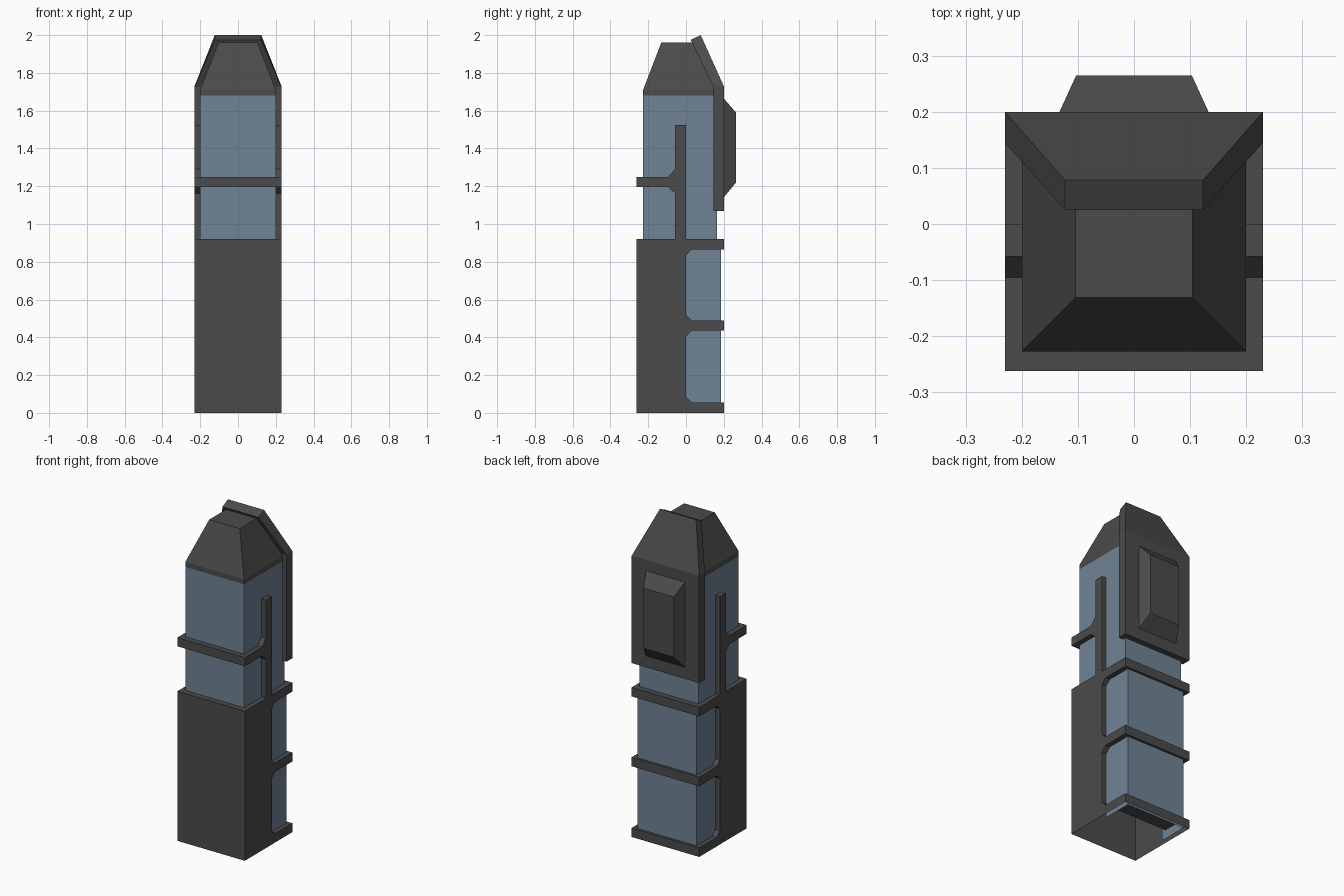
import bpy, bmesh

if "Cube" in bpy.data.objects:
    bpy.data.objects.remove(bpy.data.objects["Cube"])


def material(name, rgb):
    m = bpy.data.materials.new(name)
    m.diffuse_color = (*rgb, 1)
    m.use_nodes = True
    m.node_tree.nodes["Principled BSDF"].inputs["Base Color"].default_value = m.diffuse_color
    return m


DARK = material("dark grey metal", (0.07, 0.07, 0.07))
GLASS = material("blue grey glass", (0.16, 0.23, 0.305))


def finish(name, bm, mat, drop=None):
    """Orient the faces, optionally drop some by rule, and link the object."""
    bmesh.ops.recalc_face_normals(bm, faces=bm.faces[:])
    bm.normal_update()
    if drop:
        bmesh.ops.delete(bm, geom=[f for f in bm.faces if drop(f)], context='FACES')
    me = bpy.data.meshes.new(name)
    bm.to_mesh(me)
    bm.free()
    me.materials.append(mat)
    ob = bpy.data.objects.new(name, me)
    bpy.context.collection.objects.link(ob)
    return ob


def loft(name, rings, mat, drop=None):
    """Skin a stack of equal-length point loops and cap both ends."""
    bm = bmesh.new()
    loops = [[bm.verts.new(p) for p in ring] for ring in rings]
    n = len(loops[0])
    for a, b in zip(loops, loops[1:]):
        for i in range(n):
            j = (i + 1) % n
            bm.faces.new((a[i], a[j], b[j], b[i]))
    bm.faces.new(loops[0])
    bm.faces.new(loops[-1])
    return finish(name, bm, mat, drop)


def side_profile(name, yz, half_width, mat, drop=None):
    """Extrude a side-view outline across x."""
    return loft(name, [[(x, y, z) for y, z in yz] for x in (-half_width, half_width)], mat, drop)


def rect(w, y0, y1, z):
    return [(-w, y0, z), (w, y0, z), (w, y1, z), (-w, y1, z)]


# Lower body: solid front with three bands reaching round the back, open below
C = 0.03
outline = [(-0.262, 0), (0.2, 0)]
bands = [(0.0, 0.055), (0.435, 0.49), (0.865, 0.92)]
for (_, low), (high, top) in zip(bands, bands[1:]):
    outline += [(0.2, low), (C, low), (0, low + C),
                (0, high - C), (C, high), (0.2, high)]
outline += [(0.2, 0.92), (-0.262, 0.92)]
side_profile("lower_body", outline, 0.23, DARK,
             lambda f: f.calc_center_median().z < 0.001)

# Lower glass, open below and towards the body
loft("lower_glass", [rect(0.2, 0, 0.185, 0), rect(0.2, 0, 0.185, 0.9)], GLASS,
     lambda f: f.normal.z < -0.9 or f.normal.y < -0.9)

# Upper glass
loft("upper_glass", [rect(0.2, -0.227, 0.165, 0.9), rect(0.2, -0.227, 0.165, 1.68)], GLASS)

# Side posts joined to the front band with chamfered corners
side_profile("upper_frame", [
    (0, 0.91), (0, 1.525), (-0.058, 1.525), (-0.058, 1.29), (-0.095, 1.25),
    (-0.262, 1.25), (-0.262, 1.197), (-0.095, 1.197), (-0.058, 1.162), (-0.058, 0.91)],
    0.23, DARK)

# Tapered roof cap
loft("roof_cap", [rect(0.2, -0.227, 0.165, 1.68), rect(0.2, -0.227, 0.165, 1.71),
                  rect(0.104, -0.131, 0.07, 1.96)], DARK)

# Back panel: upright slab whose top leans forward and narrows
loft("back_panel", [
    [(-w, yi, zi), (w, yi, zi), (w, yo, zo), (-w, yo, zo)]
    for w, yi, zi, yo, zo in ((0.23, 0.145, 1.07, 0.2, 1.07),
                              (0.23, 0.145, 1.725, 0.2, 1.73),
                              (0.123, 0.025, 1.975, 0.078, 2.0))], DARK)

# Raised pod on the back panel
loft("back_pod", [[(-w, y, z0), (w, y, z0), (w, y, z1), (-w, y, z1)]
                  for w, y, z0, z1 in ((0.135, 0.195, 1.135, 1.67),
                                       (0.103, 0.265, 1.22, 1.59))], DARK)
